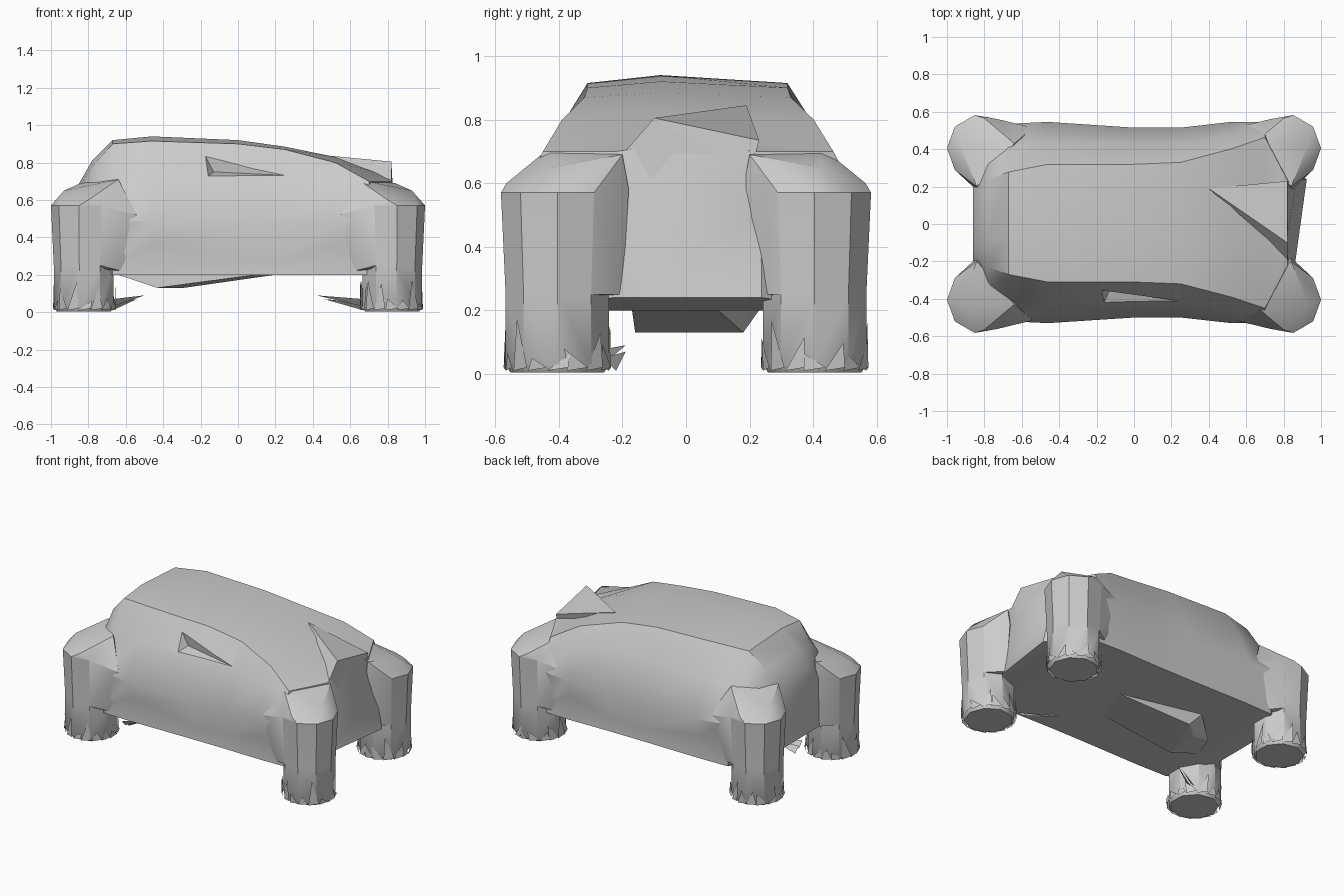
import bpy, bmesh, math, random
from mathutils import Vector

random.seed(4)
if "Cube" in bpy.data.objects:
    bpy.data.objects.remove(bpy.data.objects["Cube"], do_unlink=True)

# Single grey material
grey = bpy.data.materials.new("plain_grey")
grey.use_nodes = True
grey.diffuse_color = (0.6, 0.6, 0.6, 1)
shader = grey.node_tree.nodes["Principled BSDF"]
shader.inputs["Base Color"].default_value = (0.6, 0.6, 0.6, 1)
shader.inputs["Roughness"].default_value = 0.8


def finish(name, bm):
    bmesh.ops.recalc_face_normals(bm, faces=bm.faces)
    mesh = bpy.data.meshes.new(name)
    bm.to_mesh(mesh)
    bm.free()
    mesh.materials.append(grey)
    obj = bpy.data.objects.new(name, mesh)
    bpy.context.collection.objects.link(obj)
    return obj


def smooth(obj, degrees):
    bpy.ops.object.select_all(action="DESELECT")
    obj.select_set(True)
    bpy.context.view_layer.objects.active = obj
    bpy.ops.object.shade_smooth_by_angle(angle=math.radians(degrees))


def loft(name, rings):
    bm = bmesh.new()
    loops = [[bm.verts.new(p) for p in ring] for ring in rings]
    for a, b in zip(loops, loops[1:]):
        for i in range(len(a)):
            j = (i + 1) % len(a)
            bm.faces.new((a[i], a[j], b[j], b[i]))
    bm.faces.new(loops[0])
    bm.faces.new(loops[-1])
    return finish(name, bm)


def hull(name, points):
    bm = bmesh.new()
    for p in points:
        bm.verts.new(p)
    result = bmesh.ops.convex_hull(bm, input=bm.verts)
    spare = [g for g in result["geom_interior"] if isinstance(g, bmesh.types.BMVert)]
    bmesh.ops.delete(bm, geom=spare, context="VERTS")
    return finish(name, bm)


# Body sections: x, ridge z, then half width and z of
# roof edge, shoulder, waist, hem and floor edge
sections = [
    (-.86, .67, (.16, .65), (.20, .58), (.22, .48), (.22, .32), (.21, .25)),
    (-.78, .81, (.23, .78), (.34, .66), (.42, .50), (.42, .27), (.36, .22)),
    (-.67, .92, (.27, .90), (.41, .69), (.52, .50), (.49, .25), (.49, .20)),
    (-.46, .94, (.31, .915), (.43, .72), (.53, .48), (.49, .36), (.495, .20)),
    (0.00, .92, (.31, .90), (.42, .72), (.50, .45), (.485, .28), (.49, .20)),
    (0.25, .885, (.32, .87), (.42, .72), (.50, .45), (.485, .29), (.49, .20)),
    (0.52, .83, (.39, .80), (.46, .68), (.53, .48), (.49, .36), (.495, .20)),
    (0.70, .76, (.45, .70), (.49, .62), (.53, .50), (.49, .25), (.49, .20)),
    (0.82, .72, (.22, .70), (.22, .62), (.22, .50), (.23, .35), (.23, .24)),
]
rings = []
for x, ridge, *side in sections:
    front = [(-w, z) for w, z in reversed(side)]
    back = [(w * 1.03, z) for w, z in side]
    ring = []
    for y, z in front + [(-.08, ridge)] + back:
        # The left end wall leans outward towards its foot
        flare = (.72 - z) / .45 * (.04 + .13 * (y + .2)) if x == .82 else 0
        ring.append((x + flare, y, z))
    rings.append(ring)
body = loft("body", rings)

# Sharp wedge dent high on the front
cutter = hull("dent_cutter", [
    (-.13, -.35, .75), (-.18, -.355, .845), (-.18, -.47, .845),
    (-.18, -.47, .71), (.60, -.47, .715)])
cut = body.modifiers.new("dent", "BOOLEAN")
cut.operation = "DIFFERENCE"
cut.solver = "EXACT"
cut.object = cutter
bpy.context.view_layer.objects.active = body
bpy.ops.object.modifier_apply(modifier=cut.name)
bpy.data.objects.remove(cutter, do_unlink=True)
smooth(body, 32)

# Raised fin on the left end of the roof
hull("roof_fin", [(.40, .19, .845), (.82, -.10, .805), (.82, -.20, .69), (.82, .23, .735),
                  (.83, -.10, .60), (.83, .20, .62), (.45, .15, .75)])

# Shallow lump below the floor
hull("belly_lump", [(-.64, -.15, .20), (-.55, .05, .17), (-.43, -.16, .13),
                    (-.41, .08, .13), (-.29, .18, .13), (-.26, -.02, .16),
                    (.20, .10, .20), (.10, -.17, .20), (-.35, .23, .20)])

# Legs: z and radius of the post rings
post_rings = [(.005, .15), (.03, .165), (.25, .165), (.57, .18)]
# Points where the shoulder of a leg runs into the body
shoulder_points = [(.93, .42, .65), (.80, .565, .60), (.84, .20, .69), (.64, .43, .71),
                   (.54, .515, .52), (.85, .20, .25), (.62, .485, .22), (.84, .18, .58)]
for sx, side in ((-1, "right"), (1, "left")):
    for sy, end in ((-1, "front"), (1, "back")):
        def ring(z, r):
            return [(sx * (.82 + r * math.cos(a * math.tau / 9)),
                     sy * (.405 + r * math.sin(a * math.tau / 9)), z) for a in range(9)]

        leg = loft(f"{end}_{side}_leg", [ring(*r) for r in post_rings])
        smooth(leg, 35)
        shoulder = hull(f"{end}_{side}_shoulder",
                        ring(*post_rings[2]) + ring(*post_rings[3])
                        + [(sx * x, sy * y, z) for x, y, z in shoulder_points])
        smooth(shoulder, 35)

        # Ragged shards around each foot
        bm = bmesh.new()
        centre = Vector((sx * .82, sy * .405, 0))
        for k in range(16):
            a = k * math.tau / 16
            tri = []
            for da, r, z in ((-.2, .165, .01), (.2, .172, .02),
                             (random.uniform(-.3, .3), .168, random.uniform(.05, .18))):
                tri.append(bm.verts.new(centre + Vector(
                    (r * math.cos(a + da), r * math.sin(a + da), z))))
            bm.faces.new(tri)
        # Long thin spikes pointing inward from the front feet
        if sy < 0:
            tip = -.50 if sx < 0 else .42
            for dy, dz in ((0, 0), (.04, -.02)):
                pts = [(sx * .67, -.30 + dy, .07 + dz), (sx * .67, -.26 + dy, .03 + dz),
                       (tip + sx * dy, -.19, .09 + dz)]
                bm.faces.new([bm.verts.new(p) for p in pts])
        finish(f"{end}_{side}_foot_shards", bm)
